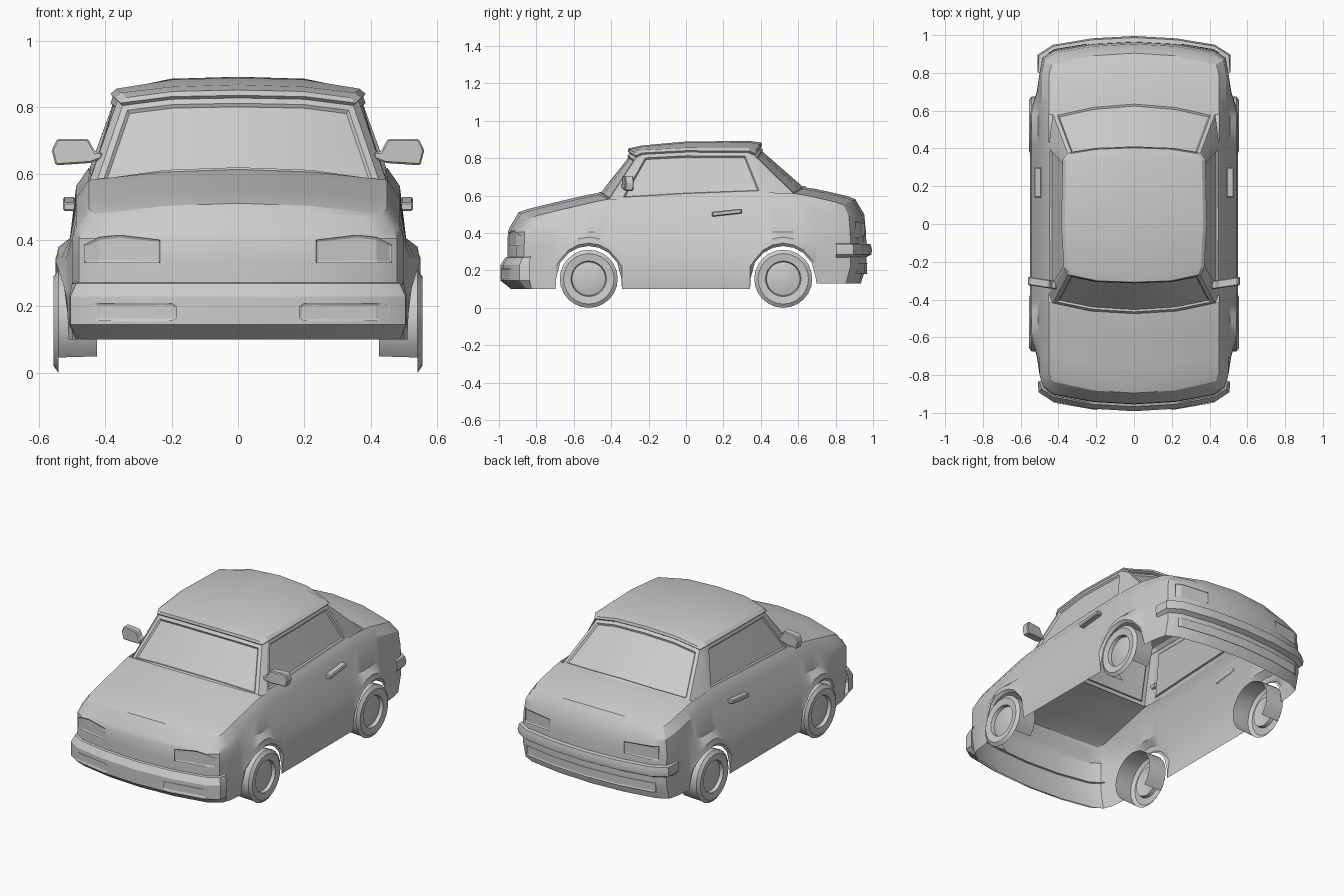
import bpy, bmesh, math
from mathutils import Vector

cube = bpy.data.objects.get("Cube")
if cube:
    bpy.data.objects.remove(cube)

grey = bpy.data.materials.new("plain grey")
grey.use_nodes = True
grey.diffuse_color = (0.6, 0.6, 0.6, 1)
grey.node_tree.nodes["Principled BSDF"].inputs["Base Color"].default_value = (0.6, 0.6, 0.6, 1)


def lerp(table, t):
    """Piecewise linear lookup."""
    if t <= table[0][0]:
        return table[0][1]
    for (a, u), (b, v) in zip(table, table[1:]):
        if t <= b:
            return u + (v - u) * (t - a) / (b - a)
    return table[-1][1]


def skin(bm, rows, skip=lambda i, j: False):
    """Quads between rows of points."""
    grid = [[bm.verts.new(p) for p in row] for row in rows]
    for i in range(len(grid) - 1):
        for j in range(len(grid[i]) - 1):
            if not skip(i, j):
                bm.faces.new((grid[i][j], grid[i][j + 1], grid[i + 1][j + 1], grid[i + 1][j]))


def tidy(bm, ref, mirror=False):
    """Weld, mirror, and point the normals away from ref."""
    bmesh.ops.remove_doubles(bm, verts=bm.verts, dist=0.0005)
    if mirror:
        bmesh.ops.mirror(bm, geom=bm.verts[:] + bm.edges[:] + bm.faces[:], axis='X', merge_dist=0.0005)
        bmesh.ops.remove_doubles(bm, verts=bm.verts, dist=0.0005)
    bmesh.ops.recalc_face_normals(bm, faces=bm.faces)
    bm.normal_update()
    if sum(f.normal.dot(f.calc_center_median() - Vector(ref)) * f.calc_area() for f in bm.faces) < 0:
        bmesh.ops.reverse_faces(bm, faces=bm.faces)
    bm.normal_update()


def finish(name, bm, angle=30):
    mesh = bpy.data.meshes.new(name)
    bm.to_mesh(mesh)
    bm.free()
    mesh.materials.append(grey)
    ob = bpy.data.objects.new(name, mesh)
    bpy.context.collection.objects.link(ob)
    bpy.ops.object.select_all(action='DESELECT')
    ob.select_set(True)
    bpy.context.view_layer.objects.active = ob
    bpy.ops.object.shade_smooth_by_angle(angle=math.radians(angle))
    return ob


# Plan outline of one half, nose to tail, with extra stations at the arches
AXLE, WHEEL_Z, ARCH = 0.52, 0.155, 0.175
nose = [(0, -0.955), (0.22, -0.942), (0.42, -0.905), (0.48, -0.865), (0.5, -0.8)]
tail = [(0.5, 0.8), (0.485, 0.88), (0.42, 0.92), (0.22, 0.953), (0, 0.965)]
steps = [-0.177, -0.175, -0.152, -0.107, -0.055, 0, 0.055, 0.107, 0.152, 0.175, 0.177]
plan = (nose + [(0.5, -AXLE + s) for s in steps] + [(0.5, -0.15), (0.5, 0.15)]
        + [(0.5, AXLE + s) for s in steps] + tail)
shoulder = [(-0.95, 0.455), (-0.88, 0.475), (-0.43, 0.58), (0, 0.6), (0.4, 0.618),
            (0.6, 0.61), (0.88, 0.55), (0.95, 0.525)]


def lower_edge(x, y):
    off = abs(abs(y) - AXLE)
    if off <= 0.1755:
        return WHEEL_Z + math.sqrt(max(ARCH ** 2 - off ** 2, 0))
    return 0.13 if y > 0.6 else 0.1


def crown(x):
    return 0.03 * max(0, 1 - (x / 0.45) ** 2)


def body_point(i, x, y):
    flare = lerp([(0.6, 1), (0.74, 0)], abs(y))
    end = lerp([(0.78, 0), (0.9, 1)], abs(y))
    base, top = lower_edge(x, y), lerp(shoulder, y)
    z = (base, 0.225, 0.25, 0.335, 0.405, top - 0.055 + crown(x), top + crown(x))[i]
    dx = (0.035, 0.05, 0.044, 0.043, 0.007, -0.012, -0.05)[i]
    inset = (0.03, 0, 0, 0, 0.003, 0.012, 0.045)[i]
    dx = dx * flare if dx > 0 else dx
    return (x + dx * x / 0.5, y - math.copysign(inset * end, y), max(z, base + 0.016 * i))


# Body shell: sides, nose and tail, then bonnet and boot lid
bm = bmesh.new()
skin(bm, [[body_point(i, x, y) for x, y in plan] for i in range(7)])
rim = [body_point(6, x, y) for x, y in plan]
last = len(rim) - 1


def deck(edge, side):
    rows = [edge]
    for x, y, z in side:
        bow = math.copysign(0.062, y)
        rows.append([(0, y + bow, z + 0.032), (x / 2, y + bow * 0.78, z + 0.024), (x, y, z)])
    skin(bm, rows)


deck(rim[:3], [p for p in rim[3:] if p[1] < -0.4])
deck([rim[last], rim[last - 1], rim[last - 2]], [p for p in reversed(rim[:last - 2]) if p[1] > 0.57])
tidy(bm, (0, 0, 0.3), True)
finish("body_shell", bm, 28)

# Cabin: pillars, roof and sunken windows
base = [(0, -0.477, 0.603), (0.22, -0.463, 0.595), (0.43, -0.42, 0.565), (0.45, -0.37, 0.57),
        (0.453, 0, 0.592), (0.45, 0.42, 0.608), (0.43, 0.585, 0.6), (0.22, 0.632, 0.625), (0, 0.65, 0.638)]
head = [(0, -0.302, 0.828), (0.2, -0.295, 0.824), (0.348, -0.265, 0.805), (0.364, -0.23, 0.82),
        (0.378, 0, 0.832), (0.37, 0.33, 0.83), (0.348, 0.365, 0.815), (0.2, 0.388, 0.85), (0, 0.396, 0.86)]
lip = [(x * 1.02, y * 1.03, z + 0.008) for x, y, z in head]
edge = [(x * 0.97, y * 1.02, z + 0.024) for x, y, z in head]
bm = bmesh.new()
skin(bm, [base, head, lip, edge])
ribs = [[(0, p[1], zc), (0.2, p[1], zc - 0.006), p] for p, zc in zip(edge[3:6], (0.868, 0.889, 0.892))]
skin(bm, [edge[:3]] + ribs + [[edge[8], edge[7], edge[6]]])
tidy(bm, (0, 0, 0.7), True)
glass = {"front": [], "rear": [], "left": [], "right": []}
for f in bm.faces:
    c, n = f.calc_center_median(), f.normal
    if f.calc_area() < 0.012 or c.z > 0.78:
        continue
    if abs(n.y) > 0.5:
        glass["front" if n.y < 0 else "rear"].append(f)
    elif -0.3 < c.y < 0.38:
        glass["left" if c.x > 0 else "right"].append(f)
for pane in glass.values():
    bmesh.ops.inset_region(bm, faces=pane, thickness=0.02, depth=0, use_even_offset=True, use_boundary=True)
    bmesh.ops.inset_region(bm, faces=pane, thickness=0.006, depth=-0.01, use_even_offset=True, use_boundary=True)
finish("cabin", bm, 25)


# Bumpers swept round the nose and tail
def bumper(name, path, profile, sign):
    bm = bmesh.new()
    rows = []
    for k, (x, y) in enumerate(path):
        a, b = Vector(path[max(k - 1, 0)]), Vector(path[min(k + 1, len(path) - 1)])
        t = (b - a).normalized()
        if k == 0:
            t = Vector((1, 0))
        out = Vector((-t.y, t.x)) * sign
        size = 0.4 if k == len(path) - 1 else 1
        rows.append([(x + out.x * o * size, y + out.y * o * size, z) for o, z in profile])
    skin(bm, rows)
    tidy(bm, (0, 0, 0.2), True)
    finish(name, bm, 25)


bumper("front_bumper", nose[:4] + [(0.496, -0.83)],
       [(-0.01, 0.275), (0.012, 0.268), (0.036, 0.23), (0.036, 0.145), (-0.02, 0.1)], -1)
bumper("rear_bumper", tail[::-1],
       [(-0.01, 0.345), (0.022, 0.34), (0.03, 0.31), (0.026, 0.285), (-0.01, 0.265)], 1)


# Lamps and trim panels: columns of (x, low z, high z) laid on the ends
def panel(name, cols, sign, off, mirror=True):
    outline = [(x, y) for x, y in (nose if sign < 0 else tail[::-1])]
    bm = bmesh.new()
    skin(bm, [[(x, lerp(outline, abs(x)) + sign * off, z) for z in (lo, hi)] for x, lo, hi in cols])
    tidy(bm, (0, 0, 0.3), mirror)
    bmesh.ops.inset_region(bm, faces=bm.faces[:], thickness=0.008, depth=-0.004, use_boundary=True)
    finish(name, bm, 20)


panel("headlights", [(0.235, 0.33, 0.4), (0.36, 0.33, 0.415), (0.42, 0.33, 0.408), (0.465, 0.33, 0.385)], -1, 0.007)
panel("front_indicators", [(0.185, 0.165, 0.2), (0.2, 0.155, 0.21), (0.42, 0.155, 0.21), (0.455, 0.16, 0.205)], -1, 0.042)
panel("tail_lamps", [(0.25, 0.385, 0.455), (0.42, 0.375, 0.46), (0.455, 0.375, 0.46)], 1, 0.006)
panel("rear_valance_panel", [(s * x, 0.18, 0.24) for s, x in
                             ((-1, 0.44), (-1, 0.42), (-1, 0.22), (1, 0), (1, 0.22), (1, 0.42), (1, 0.44))], 1, 0.006, False)


# Extruded small parts on both sides
def extruded(name, outline, move):
    bm = bmesh.new()
    face = bm.faces.new([bm.verts.new(p) for p in outline])
    made = bmesh.ops.extrude_face_region(bm, geom=[face])["geom"]
    bmesh.ops.translate(bm, verts=[v for v in made if isinstance(v, bmesh.types.BMVert)], vec=move)
    bmesh.ops.bevel(bm, geom=bm.edges[:], offset=0.005, segments=1, affect='EDGES')
    centre = sum((v.co for v in bm.verts), Vector()) / len(bm.verts)
    tidy(bm, centre)
    bmesh.ops.mirror(bm, geom=bm.verts[:] + bm.edges[:] + bm.faces[:], axis='X', merge_dist=0)
    bmesh.ops.recalc_face_normals(bm, faces=bm.faces)
    finish(name, bm)


extruded("door_mirrors", [(x, -0.345 + (x - 0.42) * 0.15, z) for x, z in
                          ((0.41, 0.665), (0.43, 0.665), (0.452, 0.705), (0.545, 0.705), (0.562, 0.67),
                           (0.55, 0.625), (0.445, 0.632), (0.41, 0.645))], (0, 0.045, 0))
extruded("door_handles", [(0.49, 0.14, 0.487), (0.49, 0.3, 0.505), (0.49, 0.3, 0.53), (0.49, 0.14, 0.513)],
         (0.038, 0, 0))

# Wheels: open tread strip, sidewall and dished hub
rim_profile = [(0.425, 0.15), (0.542, 0.155), (0.556, 0.135), (0.55, 0.095), (0.53, 0.09), (0.534, 0.08), (0.538, 0.0)]
SEG = 24
for label, y in (("front", -AXLE), ("rear", AXLE)):
    bm = bmesh.new()
    turns = [2 * math.pi * k / SEG for k in range(SEG + 1)]
    skin(bm, [[(x, y + r * math.sin(a), WHEEL_Z + r * math.cos(a)) for a in turns] for x, r in rim_profile],
         lambda i, j: i == 0 and abs(j + 0.5 - SEG / 2) < SEG / 8)
    bmesh.ops.remove_doubles(bm, verts=bm.verts, dist=0.0005)
    bmesh.ops.dissolve_degenerate(bm, edges=bm.edges, dist=0.0005)
    tidy(bm, (0.45, y, WHEEL_Z))
    bmesh.ops.mirror(bm, geom=bm.verts[:] + bm.edges[:] + bm.faces[:], axis='X', merge_dist=0)
    bmesh.ops.recalc_face_normals(bm, faces=bm.faces)
    finish(label + "_wheels", bm)
